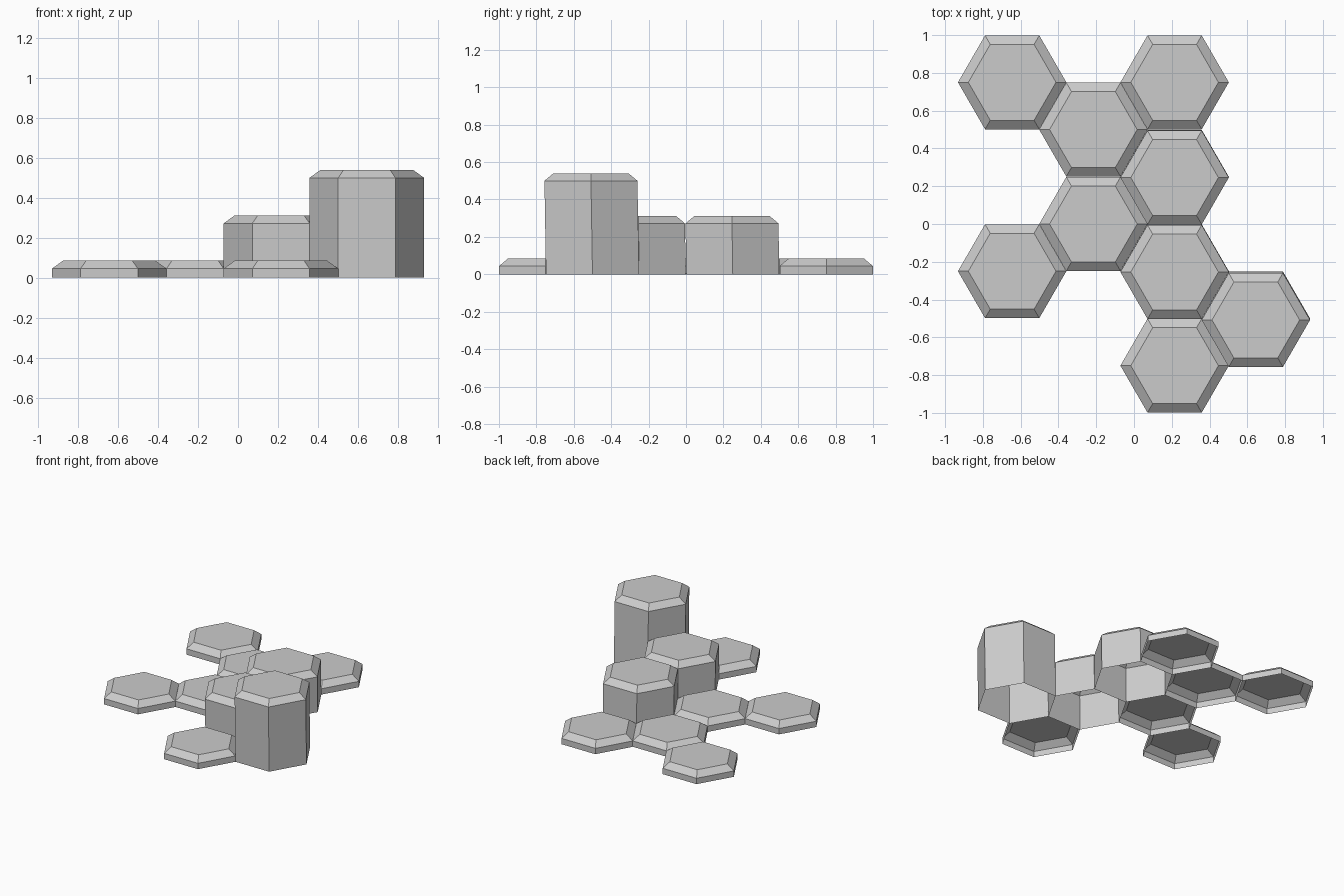
import bpy, bmesh
from math import cos, sin, pi

cube = bpy.data.objects.get("Cube")
if cube:
    bpy.data.objects.remove(cube, do_unlink=True)

STEP_X, STEP_Y = 0.215, 0.25    # grid spacing of the hexagon centres
RADIUS, TOP_RADIUS = 0.287, 0.232
BEVEL = 0.04
LEAN = -0.018                   # slight lean of the walls along y

grey = bpy.data.materials.new("stone_grey")
grey.use_nodes = True
colour = (0.6, 0.6, 0.6, 1)
grey.diffuse_color = colour
grey.node_tree.nodes["Principled BSDF"].inputs["Base Color"].default_value = colour


def hex_tile(name, col, row, rim):
    """Hexagonal column with a chamfered cap and an open underside."""
    bm = bmesh.new()
    rings = []
    shift = LEAN * (rim - 0.045)
    for radius, z, dy in ((RADIUS, 0, 0), (RADIUS, rim, shift),
                          (TOP_RADIUS, rim + BEVEL, shift)):
        rings.append([bm.verts.new((radius * cos(i * pi / 3),
                                    radius * sin(i * pi / 3) + dy, z))
                      for i in range(6)])
    for low, high in zip(rings, rings[1:]):
        for i in range(6):
            j = (i + 1) % 6
            bm.faces.new((low[i], low[j], high[j], high[i]))
    bm.faces.new(rings[-1])
    mesh = bpy.data.meshes.new(name)
    bm.to_mesh(mesh)
    bm.free()
    mesh.materials.append(grey)
    obj = bpy.data.objects.new(name, mesh)
    obj.location = (col * STEP_X, row * STEP_Y, 0)
    bpy.context.collection.objects.link(obj)


# Low tiles
for n, (col, row) in enumerate([(-3, 3), (-1, 2), (1, 3), (-1, 0),
                                (-3, -1), (1, -3)], 1):
    hex_tile(f"low_tile_{n}", col, row, 0.045)

# Middle columns
for n, (col, row) in enumerate([(1, 1), (1, -1)], 1):
    hex_tile(f"middle_column_{n}", col, row, 0.272)

# Tall column
hex_tile("tall_column", 3, -2, 0.5)
